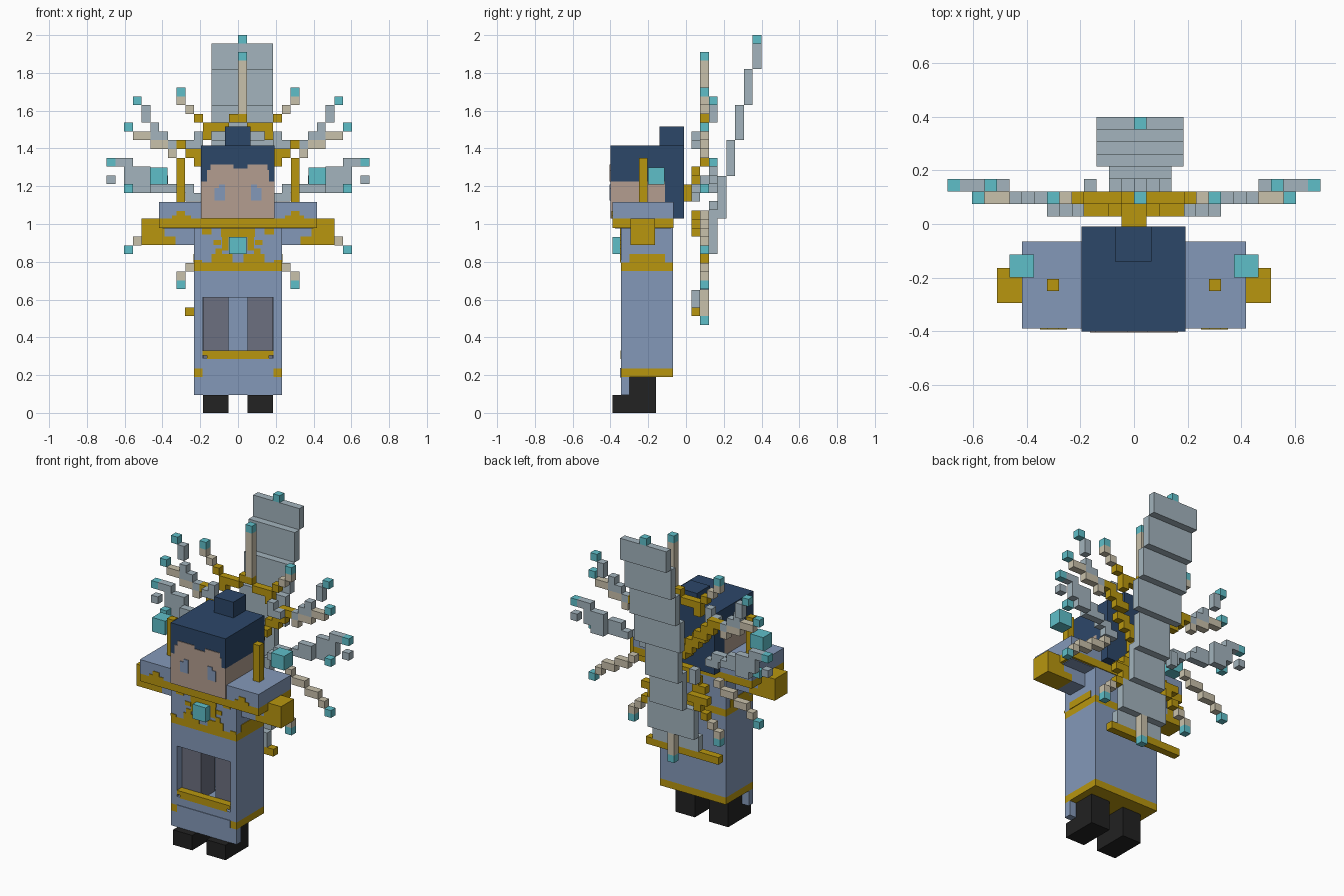
import bpy, bmesh

def lin(h):
    out = []
    for i in (0, 2, 4):
        c = int(h[i:i + 2], 16) / 255
        out.append(c / 12.92 if c <= 0.04045 else ((c + 0.055) / 1.055) ** 2.4)
    return (*out, 1)

MATS = {}
for name, h in dict(robe_blue="8499B9", gold="B8960F", steel="A3B4BD", teal="5FBFC9", beige="C9C1AB",
                    navy="2C4769", skin="B39E90", black="222222", trouser_grey="6C7080").items():
    MATS[name] = bpy.data.materials.new(name)
    MATS[name].diffuse_color = lin(h)

def boxes(name, mat, items):
    """One object made of boxes (x0, x1, y0, y1, z0, z1)."""
    bm = bmesh.new()
    for x0, x1, y0, y1, z0, z1 in items:
        v = bmesh.ops.create_cube(bm, size=1)['verts']
        for p in v:
            p.co = ((x0 + x1) / 2 + p.co.x * (x1 - x0), (y0 + y1) / 2 + p.co.y * (y1 - y0),
                    (z0 + z1) / 2 + p.co.z * (z1 - z0))
    me = bpy.data.meshes.new(name)
    bm.to_mesh(me)
    bm.free()
    me.materials.append(MATS[mat])
    ob = bpy.data.objects.new(name, me)
    bpy.context.collection.objects.link(ob)
    return ob

def both(items):
    """Add mirrored copies across x = 0."""
    return items + [(-b[1], -b[0], *b[2:]) for b in items]

# feet and trousers
boxes("boots", "black", both([(.05, .185, -.39, -.16, 0, .095), (.05, .185, -.30, -.16, .095, .19)]))
boxes("trousers", "trouser_grey", both([(.05, .185, -.30, -.16, .28, .66)]))

# robe: hollow behind the front window
W, F, B = .232, -.345, -.07
boxes("robe_walls", "robe_blue", both([(.187, W, F, B, .235, .75)]) + [
    (-.187, .187, -.115, B, .235, .75),
    (-.187, .187, F, -.115, .235, .29),
    (-.187, .187, F, -.115, .61, .75),
    (-W, W, F, B, .795, .98)])
boxes("robe_front_flap", "robe_blue", [(-W, W, F, -.30, .095, .19), (-.187, .187, F - .004, F, .188, .237)])
boxes("robe_hem", "gold", [(-W, W, F, B, .19, .235)])
boxes("belt", "gold", [(-W, W, F, B, .75, .795)])
boxes("window_sill", "gold", [(-.187, .187, F - .003, -.30, .305, .33), (-.165, .165, F - .003, F, .285, .305)])
boxes("belt_side_trim", "gold", both([(W, W + .004, -.30, -.11, .795, .84)]))

# chest ornament
P = (F - .005, F)
boxes("chest_trim", "gold", [(-.09, .09, *P, .93, .98)] + both([
    (.14, .19, *P, .945, .98), (.05, .085, *P, .86, .93), (.03, .14, *P, .795, .84),
    (.085, .12, *P, .84, .87), (.19, W, *P, .795, .81), (.09, .13, *P, .89, .915)]))
boxes("chest_jewel", "teal", [(-.047, .045, -.39, F, .84, .932)])

# shoulders and sleeves
boxes("shoulders", "robe_blue", [(-.418, .418, -.39, -.065, 1.028, 1.117), (-.40, .40, -.375, -.08, .976, .98)])
boxes("shoulder_band", "gold", [(-.418, .418, -.39, -.065, .98, 1.028)])
boxes("shoulder_motif", "gold", both([(.25, .35, -.394, -.39, 1.028, 1.045), (.28, .325, -.394, -.39, 1.045, 1.07)]))
boxes("sleeves", "robe_blue", both([(W, .33, -.295, -.165, .89, .935), (W, .39, -.295, -.165, .935, .98)]))
boxes("cuffs", "gold", both([(.33, .51, -.295, -.165, .89, .935), (.39, .51, -.295, -.165, .935, .98),
                             (.415, .51, -.295, -.165, .98, 1.028)]))

# head
boxes("face", "skin", [(-.195, .192, -.40, -.11, 1.03, 1.225)])
boxes("hair", "navy", [(-.195, .192, -.40, -.01, 1.225, 1.415), (-.195, .192, -.11, -.01, 1.03, 1.225)])
boxes("hair_bun", "navy", [(-.07, .065, -.14, -.01, 1.415, 1.515)])
boxes("forehead", "skin", [(-.165, .165, -.404, -.40, 1.225, 1.285), (-.145, -.025, -.404, -.40, 1.285, 1.315),
                           (.05, .155, -.404, -.40, 1.285, 1.315), (-.025, .05, -.404, -.40, 1.285, 1.295)])
boxes("eyes", "robe_blue", [(-.125, -.07, -.405, -.40, 1.125, 1.19), (-.10, -.07, -.405, -.40, 1.19, 1.21),
                            (.07, .125, -.405, -.40, 1.125, 1.19), (.07, .10, -.405, -.40, 1.19, 1.21)])
boxes("shoulder_pins", "gold", both([(.28, .325, -.25, -.205, 1.117, 1.35)]))
boxes("side_jewels", "teal", both([(.373, .465, -.20, -.113, 1.21, 1.30)]))

# blade behind the back: slabs stepping backwards as they rise
G = .0464
def layer(n):
    return .0745 + G * n, .0745 + G * (n + 1)

slabs = [(6, 1.82, 1.955, 1), (5, 1.63, 1.82, 1), (4, 1.445, 1.63, 1), (3, 1.255, 1.445, 1),
         (2, 1.03, 1.255, 0), (1, .84, 1.03, 0), (0, .65, .84, 1), (-1, .555, .65, 1)]
boxes("blade", "steel", [(-.14 if w else -.093, .185 if w else .139, *layer(n), a, b) for n, a, b, w in slabs])
boxes("blade_teeth", "steel", [(k * G, (k + 1) * G, *layer(1), 1.03, 1.03 + h * G)
                               for k, h in ((-4, 2), (-2, 1), (0, 2), (2, 1))])
boxes("blade_tip", "teal", [(0, G, *layer(6), 1.955, 2)])
boxes("blade_guard", "gold", [(-.28, .23, *layer(-1), .512, .558)])
boxes("blade_grip", "beige", [(0, G, *layer(0), .512, .65)])
boxes("grip_end", "teal", [(0, G, *layer(0), .466, .512)])

# halo of stepped rays on a cube grid: (column, row, layer)
def cells(name, mat, cs):
    out = []
    for k, j, n in cs:
        for c in (k, -1 - k):
            out.append((c * G, (c + 1) * G, *layer(n), .005 + j * G, .005 + (j + 1) * G))
    return boxes(name, mat, out)

cells("ray_tips", "teal", [(6, 36, 0), (11, 35, 1), (12, 32, 0), (14, 28, 1), (12, 25, 0), (12, 18, 0), (6, 14, 0)])
cells("beige_rays", "beige", [(6, 35, 0), (5, 34, 0), (11, 31, 0), (10, 31, 0), (9, 30, 0), (8, 30, 0), (7, 29, 0),
                              (11, 19, 0), (10, 20, 0), (9, 20, 0), (8, 21, 0), (7, 21, 0), (6, 22, 0),
                              (6, 15, 0), (5, 16, 0)])
steel = [(10, 34), (10, 33), (9, 32), (9, 31), (8, 31), (7, 30), (13, 28), (12, 28), (14, 26), (6, 25), (5, 25),
         (5, 24), (4, 24), (4, 30), (4, 31), (5, 30)]
steel += [(k, j) for k in (10, 11, 12) for j in (26, 27)] + [(k, 25) for k in range(7, 12)] + [(8, 26), (9, 26)]
cells("steel_rays", "steel", [(k, j, 1 if k >= 10 else 0 if k >= 7 else -1) for k, j in steel])
gold = [(0, 33, 0), (1, 32, 0), (2, 32, 0), (3, 32, 0), (3, 31, 0), (4, 33, 0), (4, 17, 0), (3, 18, 0), (2, 19, 0)]
for i in range(1, 7):
    n = -1 if i <= 3 else 0
    gold += [(i, 24 + i, n), (i - 1, 24 + i, n)]
    if i < 5:
        gold += [(i, 23 - i, n), (i - 1, 23 - i, n)]
cells("gold_spokes", "gold", gold)
boxes("halo_hub", "gold", [(-.047, .047, -.01, .0745, 1.12, 1.21)])
boxes("centre_spike", "beige", [(0, G, *layer(0), 1.58, 1.865)])
boxes("centre_spike_tip", "teal", [(0, G, *layer(0), 1.865, 1.911)])
